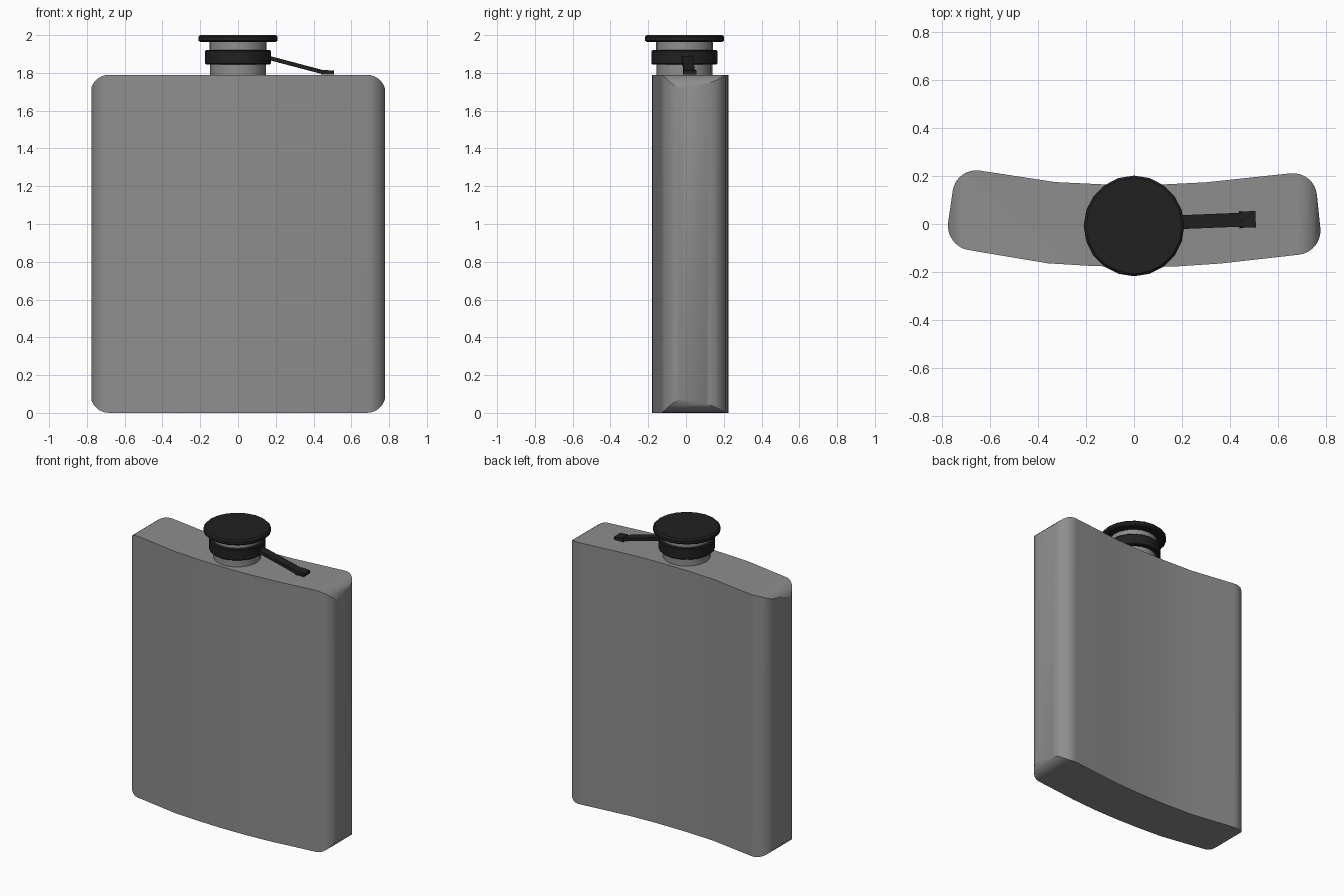
import bpy, bmesh, math
from mathutils import Vector, Matrix

if "Cube" in bpy.data.objects:
    bpy.data.objects.remove(bpy.data.objects["Cube"], do_unlink=True)


def material(name, rgb, rough):
    m = bpy.data.materials.new(name)
    m.use_nodes = True
    m.diffuse_color = (*rgb, 1)
    bsdf = m.node_tree.nodes["Principled BSDF"]
    bsdf.inputs["Base Color"].default_value = (*rgb, 1)
    bsdf.inputs["Roughness"].default_value = rough
    return m


steel = material("steel grey", (0.27, 0.27, 0.27), 0.5)
black = material("black plastic", (0.015, 0.015, 0.015), 0.5)


def finish(bm, name, mat, angle=30):
    bmesh.ops.recalc_face_normals(bm, faces=bm.faces)
    mesh = bpy.data.meshes.new(name)
    bm.to_mesh(mesh)
    bm.free()
    ob = bpy.data.objects.new(name, mesh)
    bpy.context.collection.objects.link(ob)
    mesh.materials.append(mat)
    smooth(ob, angle)
    return ob


def smooth(ob, angle):
    bpy.ops.object.select_all(action='DESELECT')
    ob.select_set(True)
    bpy.context.view_layer.objects.active = ob
    bpy.ops.object.shade_smooth_by_angle(angle=math.radians(angle))


def rounded(points, radius, steps=8):
    """Round the outline points that are flagged as corners."""
    out = []
    for i, (x, y, corner) in enumerate(points):
        p = Vector((x, y))
        if not corner:
            out.append(p)
            continue
        a = p + (Vector(points[i - 1][:2]) - p).normalized() * radius
        b = p + (Vector(points[(i + 1) % len(points)][:2]) - p).normalized() * radius
        # near-circular corner from a cubic curve
        c, d = a.lerp(p, 0.55), b.lerp(p, 0.55)
        for k in range(steps + 1):
            t = k / steps
            s = 1 - t
            out.append(a * s**3 + c * 3 * s * s * t + d * 3 * s * t * t + b * t**3)
    return out


def prism(outline, start, end, axis):
    """Extrude a flat outline along z (plan) or y (elevation)."""
    bm = bmesh.new()
    place = (lambda p, h: (p[0], p[1], h)) if axis == 'z' else (lambda p, h: (p[0], h, p[1]))
    face = bm.faces.new([bm.verts.new(place(p, start)) for p in outline])
    new = bmesh.ops.extrude_face_region(bm, geom=[face])["geom"]
    shift = Vector(place((0, 0), end - start))
    bmesh.ops.translate(bm, vec=shift, verts=[v for v in new if isinstance(v, bmesh.types.BMVert)])
    return bm


def lathe(name, profile, mat, sides=20):
    """Spin a radius/height profile round the neck axis."""
    bm = bmesh.new()
    rings = []
    for r, z in profile:
        rings.append([bm.verts.new((r * math.cos(math.tau * k / sides),
                                    r * math.sin(math.tau * k / sides) - 0.008, z))
                      for k in range(sides)])
    for low, high in zip(rings, rings[1:]):
        for k in range(sides):
            n = (k + 1) % sides
            bm.faces.new((low[k], low[n], high[n], high[k]))
    bm.faces.new(rings[0])
    bm.faces.new(rings[-1])
    return finish(bm, name, mat)


# Flask body: curved plan, trimmed to a rounded rectangle in elevation
plan = [(-0.79, -0.092, True), (-0.36, -0.164, False), (-0.18, -0.175, False),
        (0, -0.18, False), (0.18, -0.177, False), (0.36, -0.165, False),
        (0.788, -0.117, True), (0.753, 0.222, True), (0.3, 0.174, False),
        (0.12, 0.165, False), (-0.12, 0.165, False), (-0.33, 0.175, False),
        (-0.742, 0.238, True)]
body = finish(prism(rounded(plan, 0.1), -0.1, 1.9, 'z'), "flask_body", steel)
front = [(-0.782, 0, True), (0.782, 0, True), (0.782, 1.79, True), (-0.782, 1.79, True)]
trim = finish(prism(rounded(front, 0.1), -0.5, 0.5, 'y'), "body_trim_helper", steel)
cut = body.modifiers.new("trim", 'BOOLEAN')
cut.operation = 'INTERSECT'
cut.solver = 'EXACT'
cut.object = trim
bpy.context.view_layer.objects.active = body
bpy.ops.object.modifier_apply(modifier=cut.name)
bpy.data.objects.remove(trim, do_unlink=True)
smooth(body, 30)

# Neck, retaining ring, collar and cap
lathe("neck", [(0.147, 1.77), (0.147, 1.9)], steel)
lathe("retaining_ring", [(0.17, 1.845), (0.175, 1.85), (0.175, 1.915), (0.17, 1.92)], black)
lathe("cap_collar", [(0.152, 1.9), (0.152, 1.975)], steel)
lathe("cap", [(0.2, 1.963), (0.21, 1.972), (0.21, 1.99), (0.2, 2.0)], black)

# Retaining strap with its end tab, turned slightly about the neck
strap_side = [(0.15, 1.872), (0.45, 1.793), (0.46, 1.812), (0.15, 1.894)]
tab_side = [(0.44, 1.792), (0.508, 1.792), (0.508, 1.812), (0.45, 1.816)]
for name, side, half in (("strap", strap_side, 0.029), ("strap_tab", tab_side, 0.034)):
    bm = prism(side, -half, half, 'y')
    bmesh.ops.rotate(bm, verts=bm.verts, cent=(0, 0, 0), matrix=Matrix.Rotation(0.04, 3, 'Z'))
    finish(bm, name, black)
